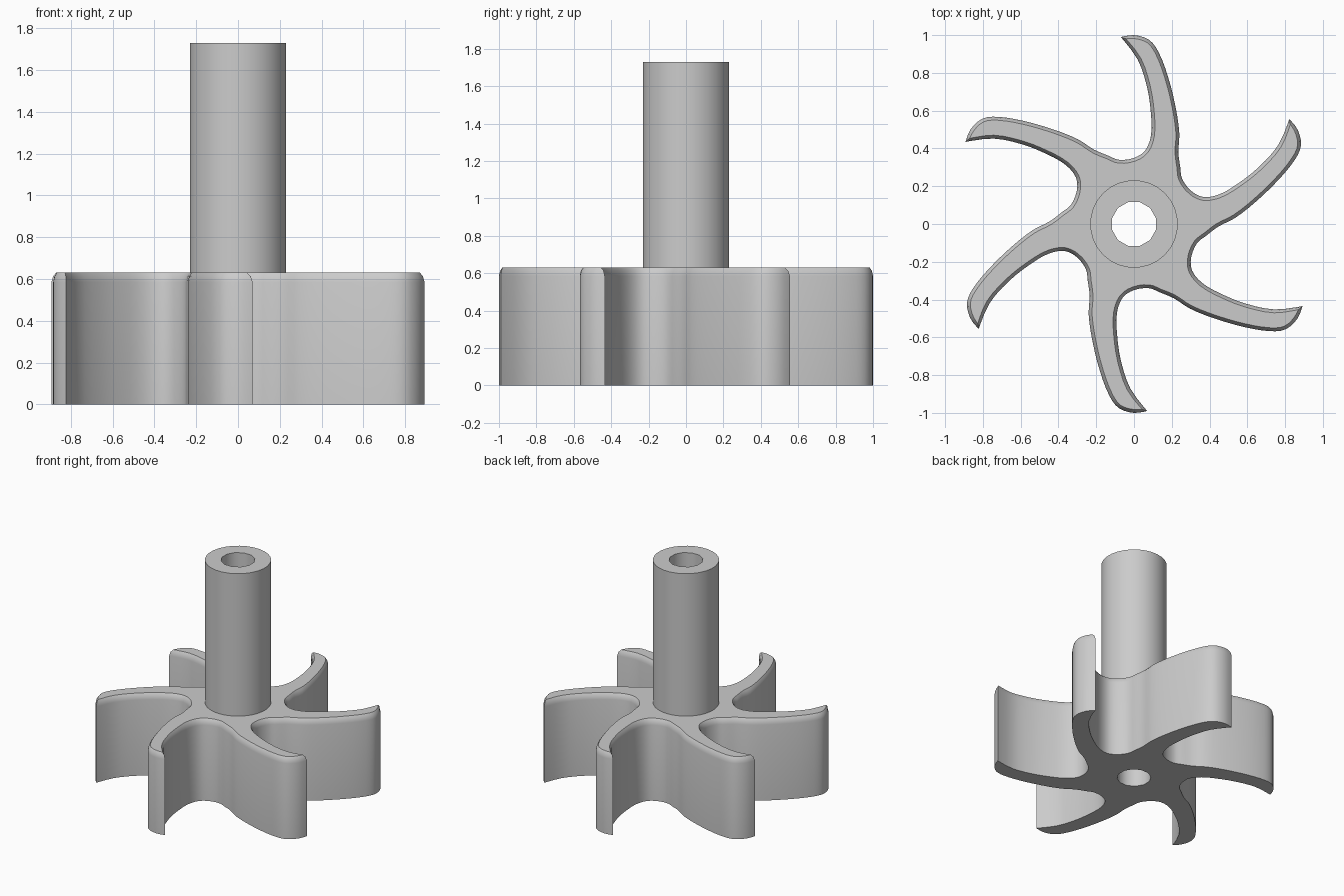
import bpy, bmesh, math
from mathutils import Vector, Matrix
from mathutils.geometry import interpolate_bezier

cube = bpy.data.objects.get("Cube")
if cube:
    bpy.data.objects.remove(cube, do_unlink=True)

BLADES = 6
WHEEL_H, TOTAL_H = 0.63, 1.73
SHAFT_R, BORE_R = 0.232, 0.12

grey = bpy.data.materials.new("plain_grey")
grey.use_nodes = True
colour = (0.6, 0.6, 0.6, 1)
grey.diffuse_color = colour
grey.node_tree.nodes["Principled BSDF"].inputs["Base Color"].default_value = colour

# Outline of one blade, from the valley before it to the valley after it
BLADE = [(-0.08, 0.34), (0.0, 0.35), (0.06, 0.39), (0.09, 0.47), (0.09, 0.58),
         (0.07, 0.72), (0.02, 0.87), (-0.07, 0.99),
         (0.0, 1.0), (0.08, 0.975), (0.13, 0.91), (0.18, 0.78), (0.22, 0.62),
         (0.24, 0.48), (0.235, 0.38), (0.245, 0.3)]
TIP = BLADE.index((-0.07, 0.99))


def outline(inset):
    """Smooth closed outline of all blades, pulled inward by inset."""
    ctrl = []
    for k in range(BLADES):
        turn = Matrix.Rotation(-k * math.tau / BLADES, 2)
        ctrl += [turn @ Vector(p) for p in BLADE]
    n = len(ctrl)
    tangents = [(ctrl[(i + 1) % n] - ctrl[i - 1]).normalized() for i in range(n)]
    for i, t in enumerate(tangents):
        sharp = i % len(BLADE) == TIP
        if sharp:
            a = (ctrl[i - 1] - ctrl[i]).normalized()
            b = (ctrl[i + 1] - ctrl[i]).normalized()
            ctrl[i] = ctrl[i] + (a + b).normalized() * inset * 1.6
            tangents[i] = Vector((0, 0))
        else:
            ctrl[i] = ctrl[i] + Vector((t.y, -t.x)) * inset
    pts = []
    for i in range(n):
        p, q = ctrl[i], ctrl[(i + 1) % n]
        reach = (q - p).length / 3
        pts += interpolate_bezier(p, p + tangents[i] * reach,
                                  q - tangents[(i + 1) % n] * reach, q, 4)[:-1]
    return pts


def circle(radius, sides):
    return [Vector((radius * math.cos(a), radius * math.sin(a)))
            for a in (math.tau * (i + 0.5) / sides for i in range(sides))]


def add_ring(bm, pts, z):
    verts = [bm.verts.new((p.x, p.y, z)) for p in pts]
    edges = [bm.edges.new((verts[i - 1], verts[i])) for i in range(len(verts))]
    return verts, edges


def wall(bm, low, high):
    a, b = low[0], high[0]
    for i in range(len(a)):
        bm.faces.new((a[i - 1], a[i], b[i], b[i - 1]))


def cap(bm, outer, inner, direction):
    bmesh.ops.triangle_fill(bm, use_beauty=True, edges=outer[1] + inner[1],
                            normal=(0, 0, direction))


def finish(bm, name):
    bmesh.ops.recalc_face_normals(bm, faces=bm.faces[:])
    mesh = bpy.data.meshes.new(name)
    bm.to_mesh(mesh)
    bm.free()
    mesh.materials.append(grey)
    obj = bpy.data.objects.new(name, mesh)
    bpy.context.collection.objects.link(obj)
    bpy.ops.object.select_all(action='DESELECT')
    obj.select_set(True)
    bpy.context.view_layer.objects.active = obj
    bpy.ops.object.shade_smooth_by_angle(angle=math.radians(35))
    return obj


# Bladed wheel with a softened upper rim
bm = bmesh.new()
rings = [add_ring(bm, outline(inset), z) for inset, z in
         ((0, 0), (0, 0.585), (0.006, 0.613), (0.018, WHEEL_H))]
for low, high in zip(rings, rings[1:]):
    wall(bm, low, high)
cap(bm, rings[0], add_ring(bm, circle(BORE_R, 12), 0), -1)
cap(bm, rings[-1], add_ring(bm, circle(SHAFT_R, 28), WHEEL_H), 1)
finish(bm, "bladed_wheel")

# Hollow shaft, bored right through the wheel
bm = bmesh.new()
foot = add_ring(bm, circle(SHAFT_R, 28), WHEEL_H)
head = add_ring(bm, circle(SHAFT_R, 28), TOTAL_H)
bore_top = add_ring(bm, circle(BORE_R, 12), TOTAL_H)
bore_bottom = add_ring(bm, circle(BORE_R, 12), 0)
wall(bm, foot, head)
wall(bm, bore_bottom, bore_top)
cap(bm, head, bore_top, 1)
finish(bm, "hollow_shaft")
